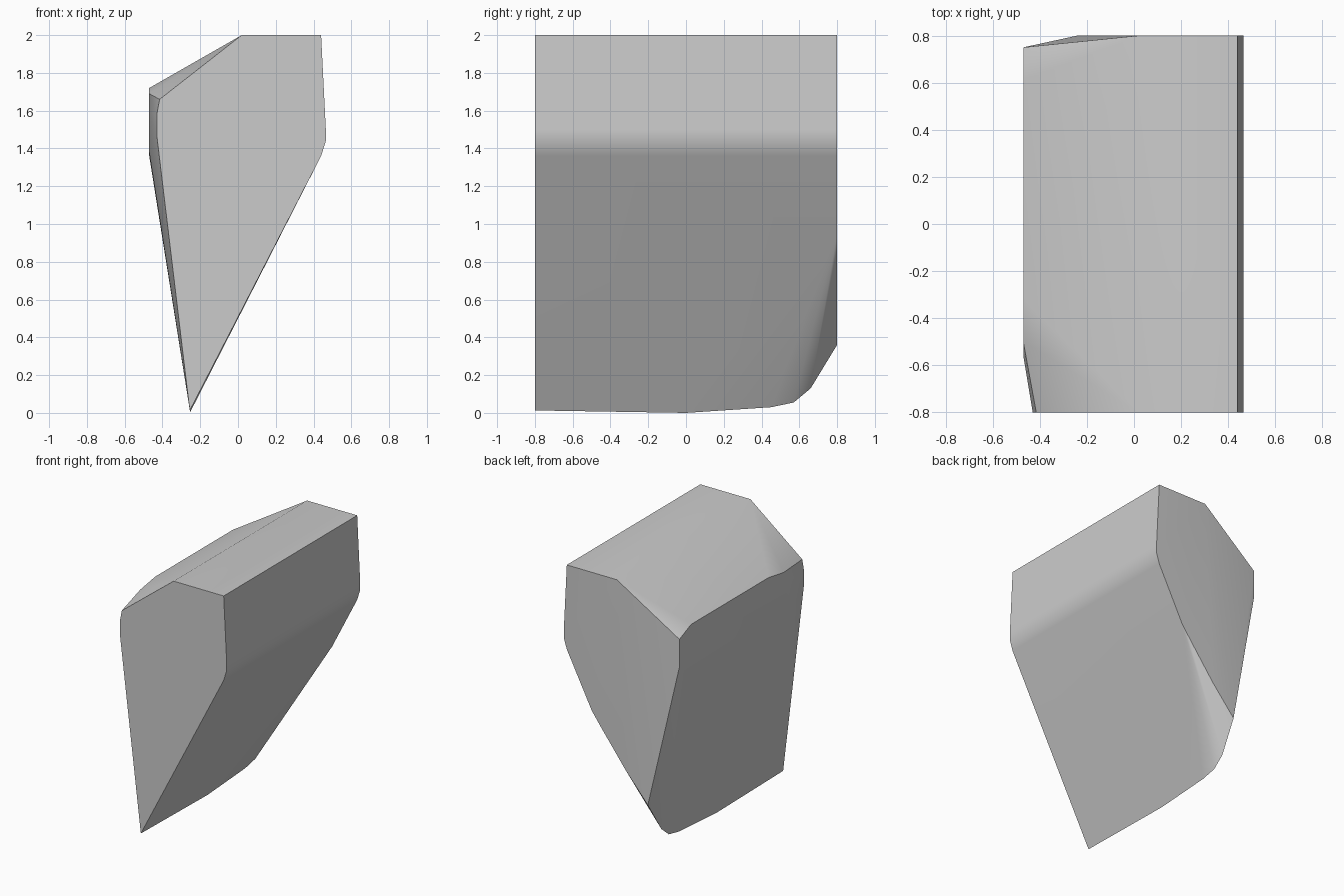
import bpy
import bmesh
import math

cube = bpy.data.objects.get("Cube")
if cube:
    bpy.data.objects.remove(cube, do_unlink=True)

# Single grey material
grey = bpy.data.materials.new("plain grey")
grey.use_nodes = True
colour = (0.6, 0.6, 0.6, 1)
grey.diffuse_color = colour
grey.node_tree.nodes["Principled BSDF"].inputs["Base Color"].default_value = colour

FRONT, BACK, SIDE, KEEL = -0.8, 0.8, -0.47, -0.255

# Outline shared by both ends (x, z): flat top and rounded shoulder
shoulder = [(0.02, 2), (0.44, 2), (0.465, 1.5), (0.465, 1.44), (0.44, 1.36)]
# Front end: narrow side and pointed keel
front_edge = [(KEEL, 0.013), (-0.43, 1.47), (-0.43, 1.58), (-0.415, 1.66)]
# Back end: lower corner cut away in a curve
back_edge = [(0.23, 0.95), (0.16, 0.855), (-0.05, 0.58), (-0.24, 0.36)]
# Bulging side panel (y, z)
side_panel = [(0.75, 1.66), (0.75, 1.45), (0.65, 1.36), (-0.56, 1.38),
              (-0.56, 1.6), (-0.5, 1.69), (-0.32, 1.72), (0.61, 1.72)]
# Keel rising towards the back (y, z)
keel = [(0, 0), (0.45, 0.03), (0.57, 0.055), (0.66, 0.13)]

points = [(x, FRONT, z) for x, z in shoulder + front_edge]
points += [(x, BACK, z) for x, z in shoulder + back_edge]
points += [(SIDE, y, z) for y, z in side_panel]
points += [(KEEL, y, z) for y, z in keel]

# Skin the outlines with a convex shell
bm = bmesh.new()
for p in points:
    bm.verts.new(p)
hull = bmesh.ops.convex_hull(bm, input=bm.verts[:])
loose = [v for v in bm.verts if not v.link_faces]
bmesh.ops.delete(bm, geom=loose, context="VERTS")
bmesh.ops.dissolve_limit(bm, angle_limit=math.radians(1),
                         verts=bm.verts[:], edges=bm.edges[:])
bmesh.ops.recalc_face_normals(bm, faces=bm.faces[:])
mesh = bpy.data.meshes.new("wedge_block")
bm.to_mesh(mesh)
bm.free()
mesh.materials.append(grey)

block = bpy.data.objects.new("wedge_block", mesh)
bpy.context.collection.objects.link(block)
bpy.context.view_layer.objects.active = block
block.select_set(True)

# Soft blends on shallow creases, large faces stay flat
bpy.ops.object.shade_smooth_by_angle(angle=math.radians(35))
weighted = block.modifiers.new("weighted_normals", "WEIGHTED_NORMAL")
weighted.keep_sharp = True
